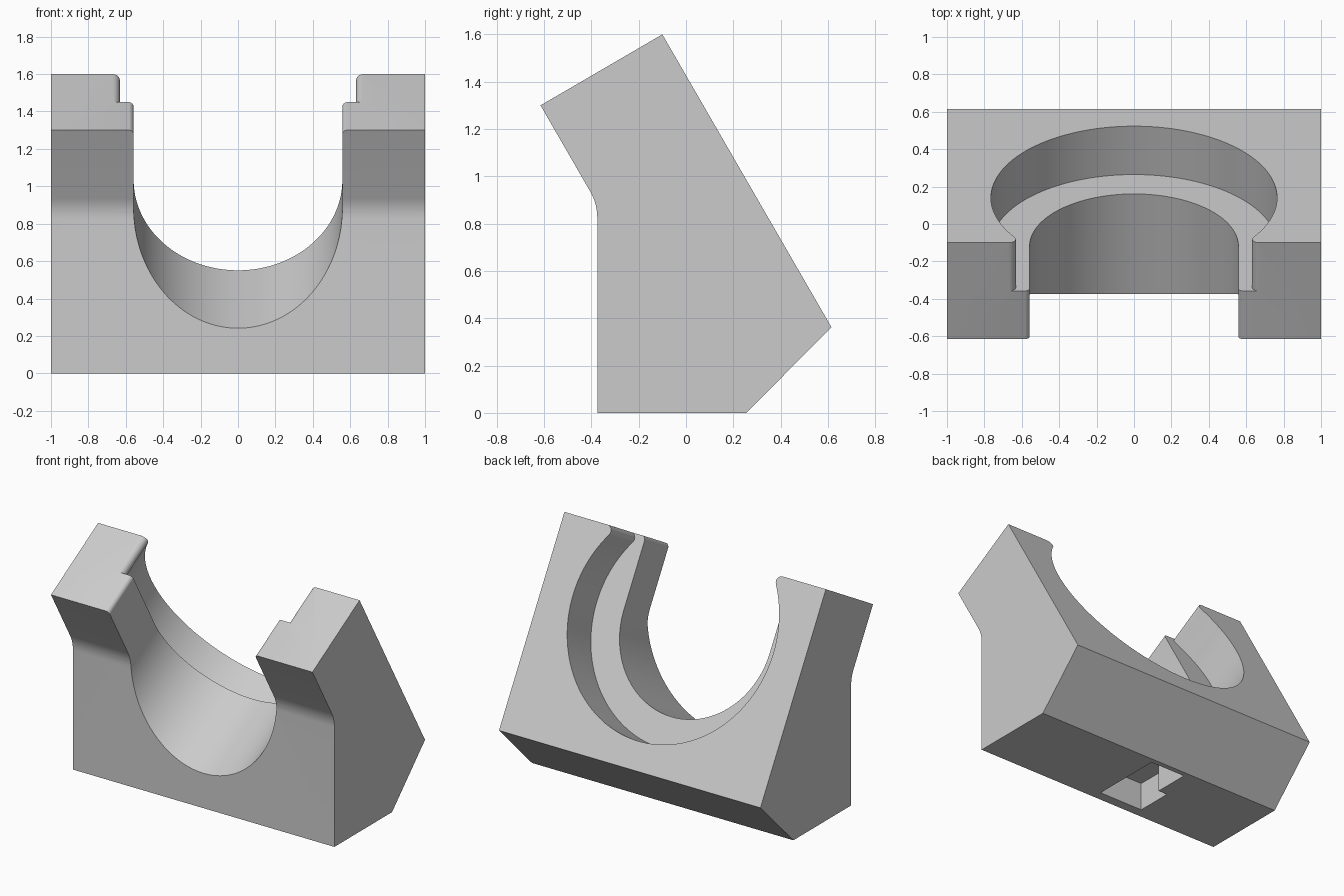
import bpy, bmesh, math
from mathutils import Vector

if "Cube" in bpy.data.objects:
    bpy.data.objects.remove(bpy.data.objects["Cube"])

S, C = math.sin(math.radians(30)), math.cos(math.radians(30))
AXIS = Vector((0, C, S))        # bore axis, pointing out of the sloped back
UP = Vector((0, -S, C))         # up along the sloped back
X = Vector((1, 0, 0))
CENTRE = Vector((0, 0.14, 1.183))  # bore centre on the sloped back face
TOP = 0.481                     # distance from centre to the top face

grey = bpy.data.materials.new("light grey")
grey.diffuse_color = (0.6, 0.6, 0.6, 1)
grey.use_nodes = True
grey.node_tree.nodes["Principled BSDF"].inputs["Base Color"].default_value = grey.diffuse_color


def prism(name, pts, origin, a, b, d, lo, hi):
    """Extrude the outline pts (in axes a, b) along d from lo to hi."""
    bm = bmesh.new()
    rings = [[bm.verts.new(origin + a * p + b * q + d * t) for p, q in pts] for t in (lo, hi)]
    bm.faces.new(rings[0])
    bm.faces.new(rings[1])
    n = len(pts)
    for i in range(n):
        j = (i + 1) % n
        bm.faces.new((rings[0][i], rings[0][j], rings[1][j], rings[1][i]))
    bmesh.ops.recalc_face_normals(bm, faces=bm.faces)
    me = bpy.data.meshes.new(name)
    bm.to_mesh(me)
    bm.free()
    me.materials.append(grey)
    ob = bpy.data.objects.new(name, me)
    bpy.context.collection.objects.link(ob)
    return ob


def arc(cx, cy, r, a0, a1, n):
    return [(cx + r * math.cos(math.radians(a0 + (a1 - a0) * i / n)),
             cy + r * math.sin(math.radians(a0 + (a1 - a0) * i / n))) for i in range(n + 1)]


def mirrored(right):
    """Close a right-hand outline (bottom centre upwards) with its mirror."""
    return right + [(-x, y) for x, y in reversed(right[1:])]


# body: side outline with a rounded bend in the front
R = 0.22
bend_z = 0.884 - R * math.tan(math.radians(15))
side = [(-0.375, 0), (0.255, 0), (0.615, 0.362), (-0.1, 1.6), (-0.615, 1.3)]
side += list(reversed(arc(-0.375 - R, bend_z, R, 0, 30, 8)))
body = prism("cradle_body", side, Vector(), Vector((0, 1, 0)), Vector((0, 0, 1)), X, -1, 1)

# wide round recess in the sloped back, lips rounded at the top
r, f = 0.765, 0.038
fx = math.sqrt((r + f) ** 2 - (TOP - f) ** 2)
end = math.degrees(math.atan2(TOP - f, fx))
recess = mirrored(arc(0, 0, r, -90, end, 48) + arc(fx, TOP - f, f, 180 + end, 90, 8)[1:] + [(fx, 0.8)])
cutters = [prism("recess_cutter", recess, CENTRE, X, UP, AXIS, -0.298, 0.4)]

# narrower U-shaped channel right through
r, f = 0.558, 0.03
channel = mirrored(arc(0, 0, r, -90, 0, 36) + arc(r + f, TOP - f, f, 180, 90, 8) + [(r + f, 0.8)])
cutters.append(prism("channel_cutter", channel, CENTRE, X, UP, AXIS, -1.6, 0.3))

# stepped pocket in the underside
pocket = [(-0.318, -0.305), (0.032, -0.305), (0.032, 0.219), (-0.246, 0.219), (-0.246, -0.04), (-0.318, -0.04)]
cutters.append(prism("pocket_cutter", pocket, Vector(), X, Vector((0, 1, 0)), Vector((0, 0, 1)), -0.2, 0.2))

bpy.context.view_layer.objects.active = body
body.select_set(True)
for c in cutters:
    c.hide_render = True
    m = body.modifiers.new(c.name, 'BOOLEAN')
    m.operation, m.solver, m.object = 'DIFFERENCE', 'EXACT', c
    bpy.ops.object.modifier_apply(modifier=m.name)
    bpy.data.objects.remove(c)
bpy.ops.object.shade_smooth_by_angle(angle=math.radians(25))
